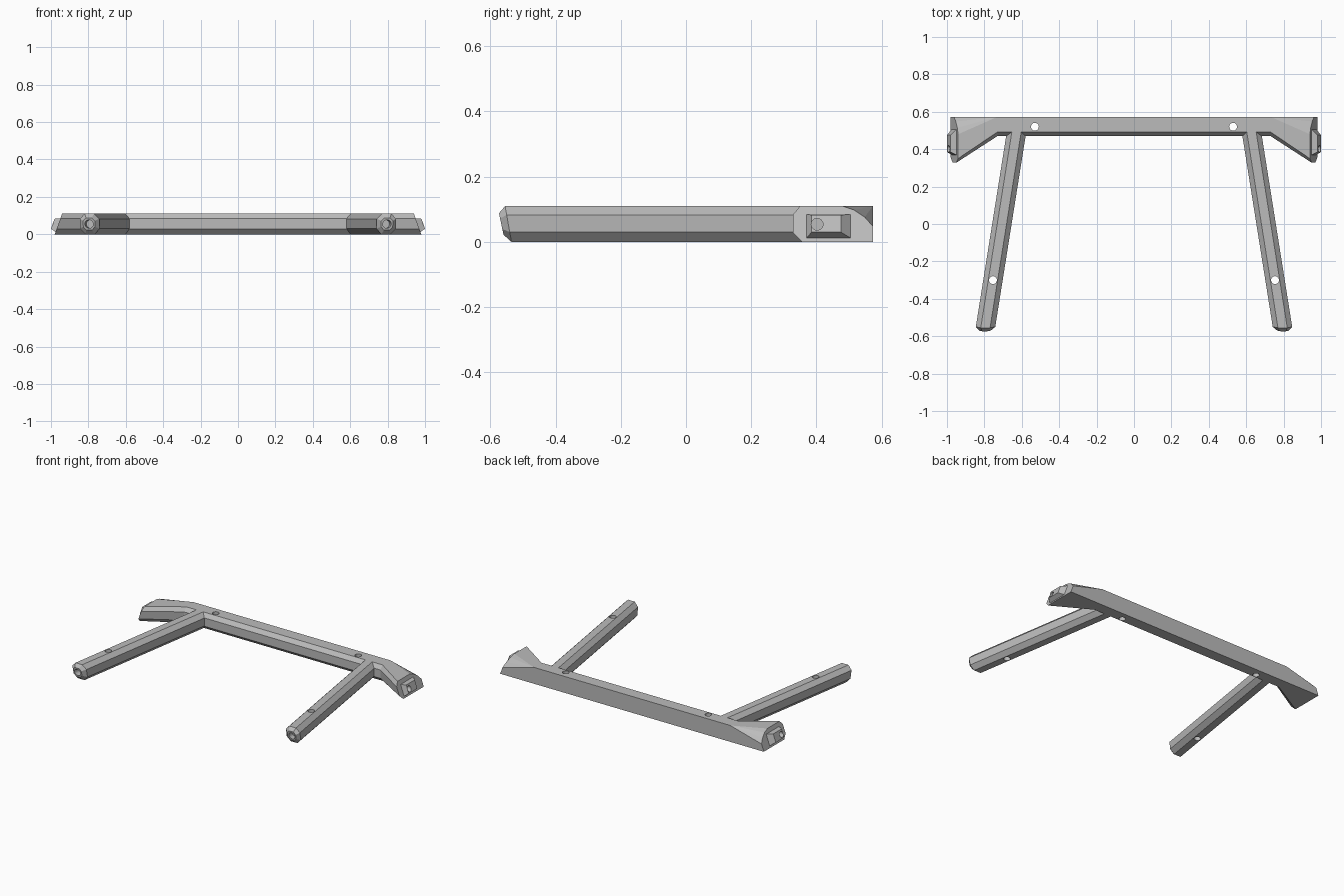
import bpy, bmesh
from mathutils import Vector

cube = bpy.data.objects.get("Cube")
if cube:
    bpy.data.objects.remove(cube, do_unlink=True)

grey = bpy.data.materials.new("plain_grey")
grey.use_nodes = True
grey.diffuse_color = (0.5, 0.5, 0.5, 1)
grey.node_tree.nodes["Principled BSDF"].inputs["Base Color"].default_value = (0.5, 0.5, 0.5, 1)

H = 0.11        # overall height
BACK = 0.573    # flat rear face


def finish(bm, name):
    bmesh.ops.remove_doubles(bm, verts=bm.verts, dist=1e-5)
    bmesh.ops.recalc_face_normals(bm, faces=bm.faces)
    mesh = bpy.data.meshes.new(name)
    bm.to_mesh(mesh)
    bm.free()
    mesh.materials.append(grey)
    obj = bpy.data.objects.new(name, mesh)
    bpy.context.collection.objects.link(obj)
    return obj


def loft(name, rings):
    """Skin a list of equal-length point rings and cap both ends."""
    bm = bmesh.new()
    rows = [[bm.verts.new(p) for p in ring] for ring in rings]
    n = len(rows[0])
    for a, b in zip(rows, rows[1:]):
        for i in range(n):
            j = (i + 1) % n
            quad = [a[i], a[j], b[j], b[i]]
            points = {tuple(round(c, 5) for c in v.co) for v in quad}
            if len(points) == 4:
                bm.faces.new(quad)
            elif len(points) == 3:
                same = (a[i].co - a[j].co).length < 1e-5
                bm.faces.new([a[i], b[j], b[i]] if same else [a[i], a[j], b[j]])
    # collapsed points are skipped so that the caps stay clean
    for row in (rows[0], rows[-1]):
        cap = [v for i, v in enumerate(row) if (v.co - row[i - 1].co).length > 1e-5]
        bm.faces.new(cap)
    return finish(bm, name)


def rod(start, end, radius):
    """Cylinder cutter between two points."""
    start, end = Vector(start), Vector(end)
    axis = end - start
    bm = bmesh.new()
    bmesh.ops.create_cone(bm, cap_ends=True, segments=24, radius1=radius,
                          radius2=radius, depth=axis.length)
    bm.transform(axis.to_track_quat('Z', 'Y').to_matrix().to_4x4())
    bmesh.ops.translate(bm, verts=bm.verts, vec=(start + end) / 2)
    cutter = finish(bm, "hole_cutter")
    cutter.hide_render = True
    return cutter


def combine(obj, tool, operation):
    """Apply one boolean and remove its helper."""
    mod = obj.modifiers.new(operation.lower(), 'BOOLEAN')
    mod.operation, mod.object, mod.solver = operation, tool, 'EXACT'
    bpy.context.view_layer.update()
    result = bpy.data.meshes.new_from_object(
        obj.evaluated_get(bpy.context.evaluated_depsgraph_get()))
    obj.modifiers.clear()
    obj.data = result
    bpy.data.objects.remove(tool, do_unlink=True)


def end_x(z):
    """Sloped end faces of the crossbar."""
    return 0.98 - 0.36 * z


# Crossbar: straight middle, flared ends with a scooped rear corner
SCOOP = [(0.48, H), (0.515, 0.098), (0.548, 0.076), (BACK, 0.048)]


def bar_section(front, rear):
    return [(BACK, 0), (front + 0.028, 0), (front, 0.028), (front, 0.084),
            (front + 0.022, H)] + rear


middle = bar_section(0.47, [(BACK, H)] * len(SCOOP))
flare = bar_section(0.328, SCOOP)
bar = loft("crossbar", [
    [(-end_x(z), y, z) for y, z in flare],
    [(-0.73, y, z) for y, z in middle],
    [(0.73, y, z) for y, z in middle],
    [(end_x(z), y, z) for y, z in flare]])

for side in (-1, 1):
    # Tapered plug on each end, with a blind socket
    def plug_ring(y0, y1, z0, z1, out):
        return [(side * (end_x(z) + out), y, z)
                for y, z in ((y0, z0), (y1, z0), (y1, z1), (y0, z1))]

    plug = loft("end_plug", [plug_ring(0.37, 0.505, 0.012, 0.084, -0.02),
                             plug_ring(0.37, 0.505, 0.012, 0.084, 0),
                             plug_ring(0.385, 0.475, 0.03, 0.083, 0.031)])
    combine(bar, plug, 'UNION')
    combine(bar, rod((side * 0.94, 0.402, 0.054), (side * 1.1, 0.402, 0.054), 0.018),
            'DIFFERENCE')
    # Vertical screw hole
    combine(bar, rod((side * 0.53, 0.52, -0.1), (side * 0.53, 0.52, 0.2), 0.021),
            'DIFFERENCE')

# Splayed eight-sided legs with chamfered, slightly leaning tips
HALF = [(0.025, 0), (0.052, 0.03), (0.052, 0.083), (0.025, H)]
OCTAGON = HALF + [(-x, z) for x, z in reversed(HALF)]


def leg_x(y):
    return 0.63 + (0.48 - y) * 0.159


for side, name in ((-1, "right_leg"), (1, "left_leg")):
    def leg_ring(y, lean, scale):
        ring = []
        for dx, z in OCTAGON:
            z = H / 2 + (z - H / 2) * scale
            py = y - lean * z
            ring.append((side * (leg_x(py) + dx * scale), py, z))
        return ring

    leg = loft(name, [leg_ring(0.52, 0, 1), leg_ring(-0.535, 0.18, 1),
                      leg_ring(-0.555, 0.21, 0.6)])
    # Blind socket in the tip
    combine(leg, rod((side * leg_x(-0.52), -0.52, H / 2),
                     (side * leg_x(-0.65), -0.65, H / 2), 0.022), 'DIFFERENCE')
    # Vertical screw hole
    x = side * leg_x(-0.3)
    combine(leg, rod((x, -0.3, -0.1), (x, -0.3, 0.2), 0.021), 'DIFFERENCE')
